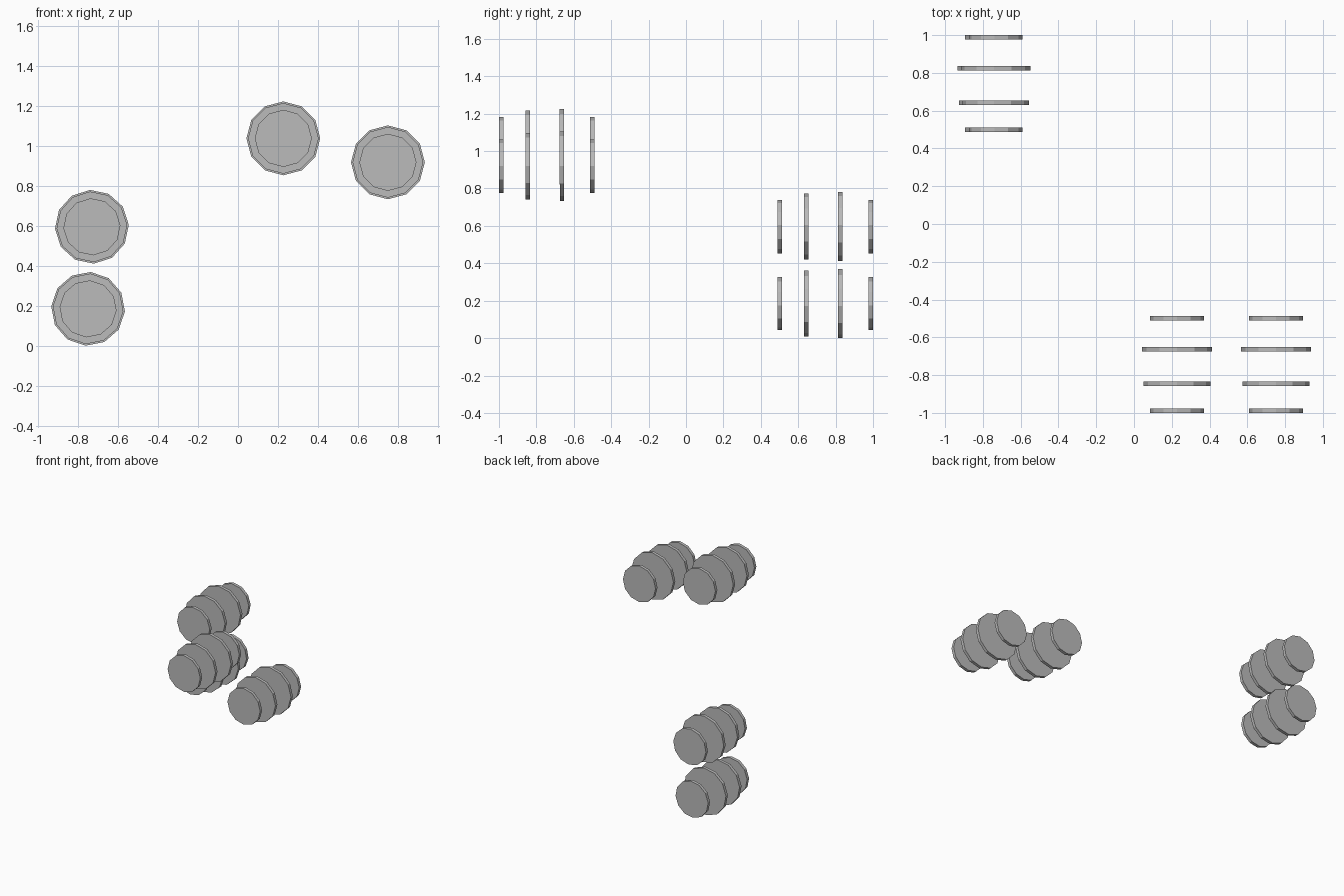
import bpy
from math import pi, radians

cube = bpy.data.objects.get("Cube")
if cube:
    bpy.data.objects.remove(cube, do_unlink=True)

# Single metal colour
metal = bpy.data.materials.new("grey_metal")
metal.use_nodes = True
colour = (0.5, 0.5, 0.5, 1)
metal.diffuse_color = colour
metal.node_tree.nodes["Principled BSDF"].inputs["Base Color"].default_value = colour

SIDES = 12
THICKNESS = 0.024
# Distance along the barrel and radius of each hoop
HOOPS = [(0, 0.143), (0.143, 0.177), (0.325, 0.185), (0.488, 0.143)]


def hoop_disc(name, x, y, z, radius, roll):
    """Flat twelve-sided disc facing the front."""
    bpy.ops.mesh.primitive_cylinder_add(
        vertices=SIDES, radius=radius, depth=THICKNESS,
        location=(x, y, z), rotation=(pi / 2, -radians(roll), 0))
    disc = bpy.context.object
    disc.name = name
    disc.data.materials.append(metal)


def barrel_hoops(name, x, y, z, roll):
    """Four parallel hoops of one barrel."""
    for i, (offset, radius) in enumerate(HOOPS, 1):
        hoop_disc(f"{name}_hoop_{i}", x, y + offset, z, radius, roll)


# Front pair, then the stacked rear pair
barrel_hoops("front_inner_barrel", 0.227, -0.988, 1.039, 0)
barrel_hoops("front_outer_barrel", 0.751, -0.988, 0.919, 0)
barrel_hoops("rear_upper_barrel", -0.732, 0.5, 0.596, 3)
barrel_hoops("rear_lower_barrel", -0.751, 0.5, 0.185, -4)
